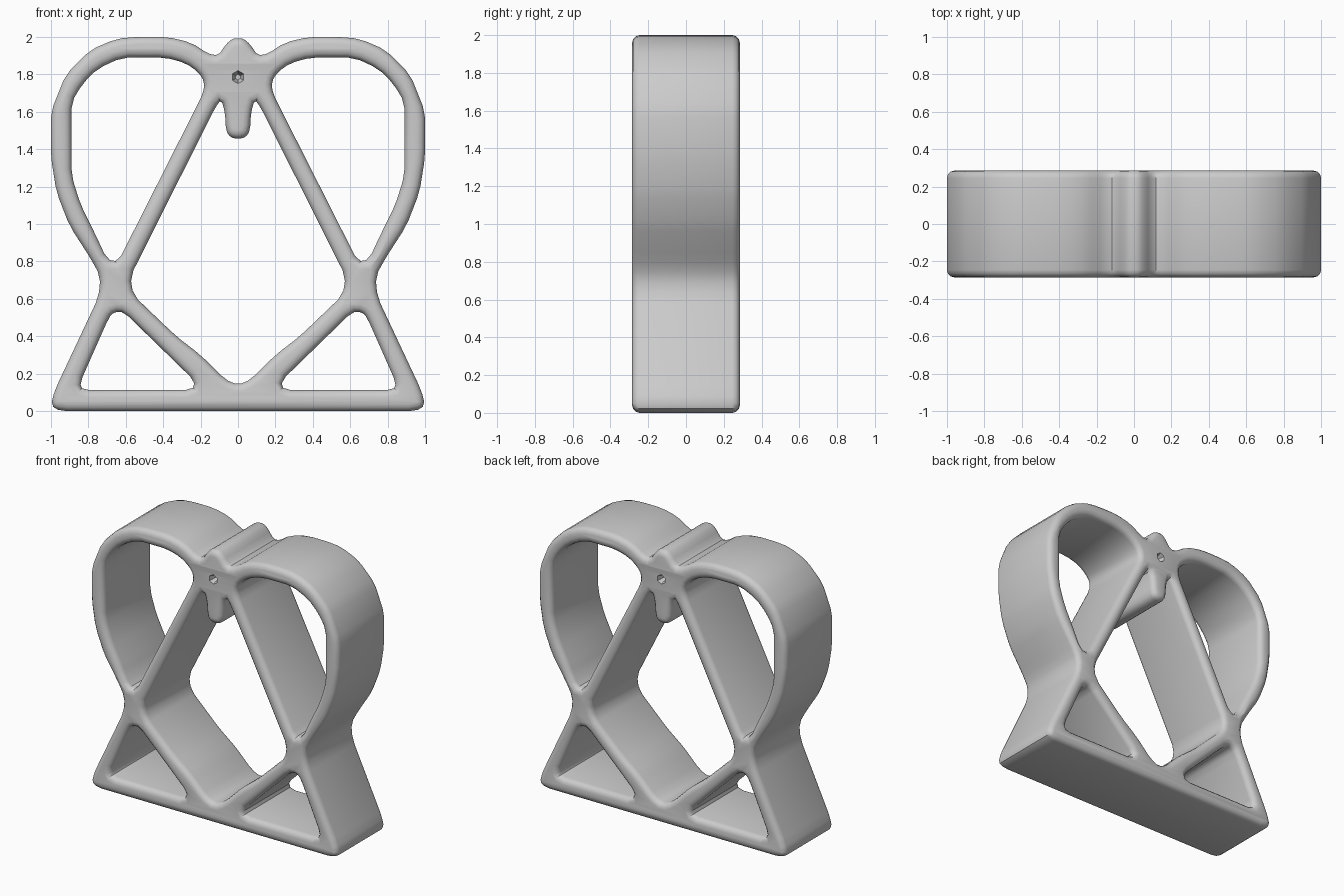
import bpy, bmesh, math
from mathutils import Vector, Matrix

cube = bpy.data.objects.get("Cube")
if cube:
    bpy.data.objects.remove(cube, do_unlink=True)

HALF_DEPTH = 0.285
ROUND = 0.04

grey = bpy.data.materials.new("plain_grey")
grey.use_nodes = True
colour = (0.6, 0.6, 0.6, 1)
grey.diffuse_color = colour
grey.node_tree.nodes["Principled BSDF"].inputs["Base Color"].default_value = colour


def mirrored(half):
    """Close a half outline that starts and ends on the centre line."""
    return half + [(-x, z) for x, z in reversed(half) if x > 0]


def flipped(points):
    return [(-x, z) for x, z in points]


def soften(points, limit=0.035):
    """Cut every corner a little, keeping long runs straight."""
    result = []
    for i, p in enumerate(points):
        p = Vector(p)
        for q in (points[i - 1], points[(i + 1) % len(points)]):
            d = Vector(q) - p
            result.append(p + d * min(0.25, limit / d.length))
    return result


# Outer silhouette: base, waist, lobe and top knob
outer = mirrored([
    (0, 0), (0.95, 0), (1.0, 0.03), (0.98, 0.11), (0.745, 0.61), (0.735, 0.72),
    (0.79, 0.82), (0.9, 0.99), (0.97, 1.17), (1.0, 1.36), (1.0, 1.6),
    (0.92, 1.8), (0.79, 1.93), (0.65, 1.99), (0.54, 2.0), (0.38, 2.0),
    (0.25, 1.97), (0.16, 1.91), (0.105, 1.9), (0.065, 1.96), (0.03, 1.99), (0, 1.993)])

# Central opening with the hanging tab
centre = mirrored([
    (0, 0.14), (0.07, 0.17), (0.2, 0.3), (0.33, 0.4), (0.56, 0.62),
    (0.575, 0.72), (0.12, 1.625), (0.09, 1.665), (0.07, 1.6),
    (0.064, 1.5), (0.043, 1.465), (0, 1.453)])

# Lobe and foot openings
lobe = [
    (0.18, 1.76), (0.21, 1.81), (0.28, 1.86), (0.39, 1.89), (0.62, 1.89),
    (0.75, 1.83), (0.83, 1.75), (0.89, 1.65), (0.89, 1.26), (0.84, 1.1),
    (0.76, 0.94), (0.7, 0.81), (0.64, 0.8), (0.185, 1.7)]
foot = [
    (0.66, 0.53), (0.61, 0.53), (0.23, 0.16), (0.245, 0.113),
    (0.83, 0.113), (0.845, 0.15), (0.69, 0.5)]

# Filled outline given depth and rounded rims
curve = bpy.data.curves.new("frame_outline", "CURVE")
curve.dimensions = "2D"
curve.fill_mode = "BOTH"
curve.extrude = HALF_DEPTH - ROUND
curve.bevel_depth = ROUND
curve.bevel_resolution = 2
curve.offset = -ROUND
for outline in (outer, centre, lobe, flipped(lobe), foot, flipped(foot)):
    points = soften(outline)
    spline = curve.splines.new("POLY")
    spline.points.add(len(points) - 1)
    for point, (x, z) in zip(spline.points, points):
        point.co = (x, z, 0, 1)
    spline.use_cyclic_u = True

helper = bpy.data.objects.new("outline_helper", curve)
bpy.context.collection.objects.link(helper)
bpy.context.view_layer.update()
mesh = bpy.data.meshes.new_from_object(
    helper.evaluated_get(bpy.context.evaluated_depsgraph_get()))
bpy.data.objects.remove(helper, do_unlink=True)

bm = bmesh.new()
bm.from_mesh(mesh)
bmesh.ops.remove_doubles(bm, verts=bm.verts, dist=0.0005)
bmesh.ops.rotate(bm, verts=bm.verts, matrix=Matrix.Rotation(math.pi / 2, 3, "X"))
bmesh.ops.recalc_face_normals(bm, faces=bm.faces)
bm.to_mesh(mesh)
bm.free()
mesh.materials.clear()
mesh.materials.append(grey)
frame = bpy.data.objects.new("heart_frame", mesh)
bpy.context.collection.objects.link(frame)

# Small six-sided pits on the front and back of the knob
for name, side in (("front_pit_cutter", -1), ("back_pit_cutter", 1)):
    bpy.ops.mesh.primitive_cone_add(
        vertices=6, radius1=0.055, radius2=0.015, depth=0.12,
        location=(0, side * HALF_DEPTH, 1.785),
        rotation=(side * math.pi / 2, 0, 0))
    cutter = bpy.context.object
    cutter.name = name
    cutter.data.materials.append(grey)
    cutter.hide_render = True
    cutter.hide_viewport = True
    cut = frame.modifiers.new(name, "BOOLEAN")
    cut.operation = "DIFFERENCE"
    cut.solver = "EXACT"
    cut.object = cutter

# Smooth rims with crisp edges
bpy.ops.object.select_all(action="DESELECT")
frame.select_set(True)
bpy.context.view_layer.objects.active = frame
bpy.ops.object.shade_smooth_by_angle(angle=math.radians(35))
